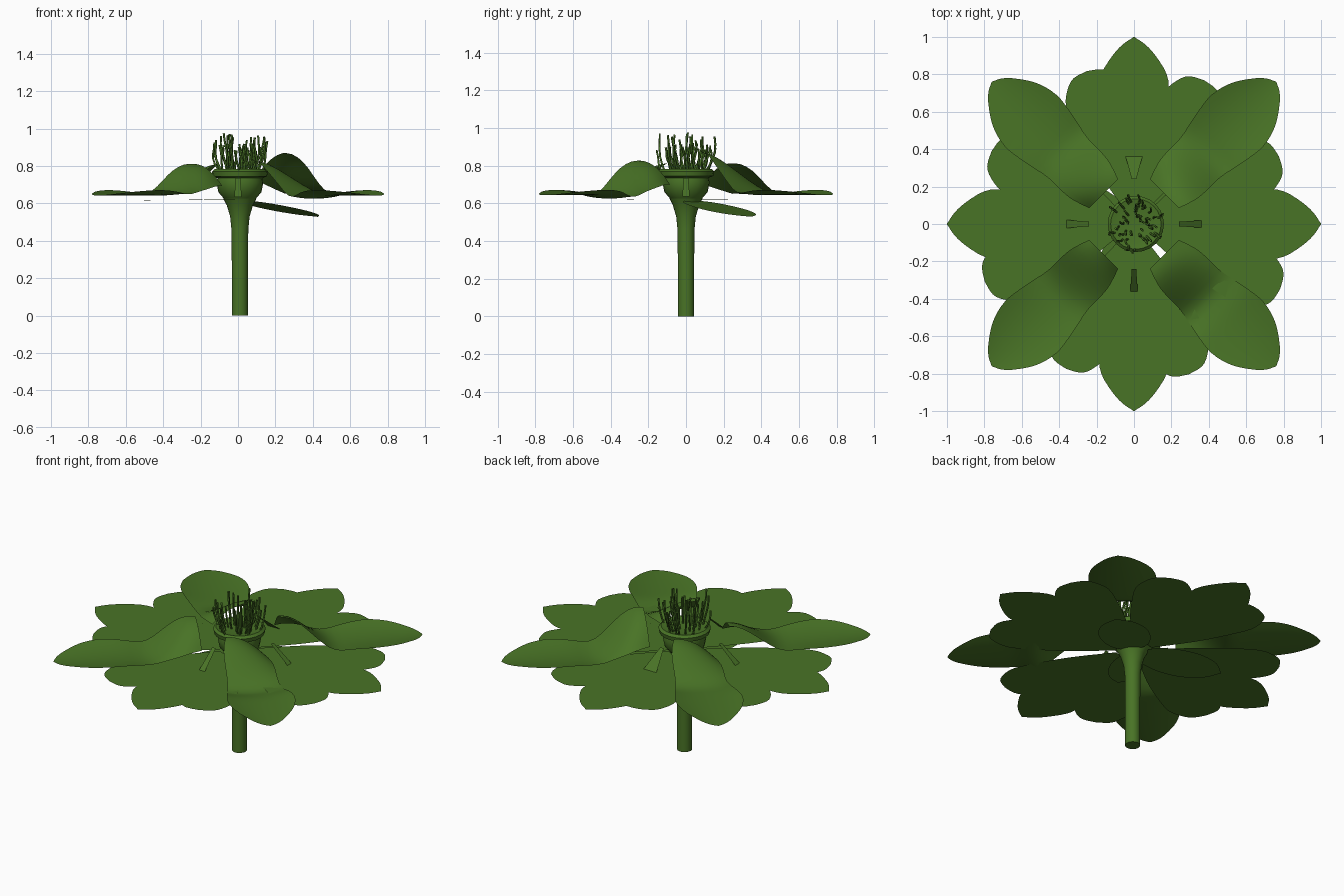
import bpy, bmesh, math, random
from math import sin, cos, pi, radians

random.seed(4)
cube = bpy.data.objects.get("Cube")
if cube:
    bpy.data.objects.remove(cube)

green = bpy.data.materials.new("leaf green")
green.use_nodes = True
colour = (0.066, 0.172, 0.019, 1)
green.diffuse_color = colour
green.node_tree.nodes["Principled BSDF"].inputs["Base Color"].default_value = colour

CENTRE = (0.01, 0.0)
FLAT_Z = 0.635


def finish(name, bm):
    mesh = bpy.data.meshes.new(name)
    bm.to_mesh(mesh)
    bm.free()
    mesh.materials.append(green)
    obj = bpy.data.objects.new(name, mesh)
    bpy.context.collection.objects.link(obj)
    bpy.ops.object.select_all(action="DESELECT")
    bpy.context.view_layer.objects.active = obj
    obj.select_set(True)
    bpy.ops.object.shade_smooth_by_angle(angle=radians(40))
    return obj


def smooth_profile(points, steps):
    """Catmull-Rom sampling of (distance, half width) pairs."""
    pts = [points[0]] + points + [points[-1]]
    out = []
    for i in range(1, len(pts) - 2):
        a, b, c, d = pts[i - 1:i + 3]
        for k in range(steps):
            t = k / steps
            out.append(tuple(
                0.5 * (2 * q + (r - p) * t + (2 * p - 5 * q + 4 * r - s) * t * t
                       + (3 * q - p - 3 * r + s) * t ** 3)
                for p, q, r, s in zip(a, b, c, d)))
    return out + [points[-1]]


def sheet(name, angle, profile, height, cols=2, steps=3):
    """Thin petal running outward at an angle; height(distance, side) gives z."""
    bm = bmesh.new()
    a = radians(angle)
    rows = []
    for d, w in smooth_profile(profile, steps):
        row = []
        for k in range(cols + 1):
            s = 2 * k / cols - 1
            x, y = d, s * max(w, 0.002)
            row.append(bm.verts.new((x * cos(a) - y * sin(a),
                                     x * sin(a) + y * cos(a), height(d, s))))
        rows.append(row)
    for r0, r1 in zip(rows, rows[1:]):
        for k in range(cols):
            bm.faces.new((r0[k], r1[k], r1[k + 1], r0[k + 1]))
    return finish(name, bm)


def lathe(name, profile, sides=24):
    bm = bmesh.new()
    rings = [[bm.verts.new((CENTRE[0] + r * cos(2 * pi * k / sides),
                            CENTRE[1] + r * sin(2 * pi * k / sides), z))
              for k in range(sides)] for r, z in profile]
    for r0, r1 in zip(rings, rings[1:]):
        for k in range(sides):
            n = (k + 1) % sides
            bm.faces.new((r0[k], r0[n], r1[n], r1[k]))
    bm.faces.new(rings[0][::-1])
    bm.faces.new(rings[-1])
    return finish(name, bm)


# Stem and receptacle
lathe("stem", [(0.043, 0), (0.043, 0.25), (0.045, 0.46), (0.052, 0.53),
               (0.07, 0.59), (0.088, 0.625)])
lathe("receptacle", [(0.085, 0.625), (0.115, 0.66), (0.125, 0.71), (0.12, 0.735),
                     (0.145, 0.745), (0.15, 0.77), (0.135, 0.783), (0.1, 0.775)])

# Flat pointed petals on the four axes
pointed = [(0.1, 0.03), (0.35, 0.11), (0.55, 0.165), (0.7, 0.185), (0.8, 0.175),
           (0.9, 0.115), (0.96, 0.06), (1.0, 0.0)]
for i in range(4):
    sheet(f"pointed_petal_{i + 1}", 90 * i, pointed, lambda d, s: FLAT_Z)

# Flat blunt petals between them
blunt = [(0.1, 0.03), (0.35, 0.11), (0.55, 0.15), (0.7, 0.165), (0.79, 0.13),
         (0.84, 0.08), (0.855, 0.0)]
for i, angle in enumerate((25, 64, 107, 153, 201, 245, 290, 336)):
    z = FLAT_Z - 0.0006 * (1 + i % 2)
    sheet(f"blunt_petal_{i + 1}", angle, blunt, lambda d, s: z)

# Curved diagonal petals, raised at the inner end and twisted to one side
curved = [(0.23, 0.11), (0.35, 0.145), (0.5, 0.15), (0.65, 0.18), (0.78, 0.195),
          (0.9, 0.165), (1.0, 0.1), (1.05, 0.05), (1.075, 0.0)]
for i, (angle, lift) in enumerate(((45, 0.18), (135, 0.14), (225, 0.14), (315, 0.15))):
    def height(d, s):
        t = min(1, max(0, (d - 0.25) / 0.33))
        fall = 1 - t * t * (3 - 2 * t)
        rise = lift * (1 - 0.42 * s) * fall
        saddle = -0.03 * fall * s * s
        bowl = 0.028 * s * s * sin(pi * min(1, max(0, (d - 0.5) / 0.57)))
        dip = -0.018 * math.exp(-((d - 0.57) / 0.08) ** 2) if angle == 315 else 0
        return FLAT_Z + 0.008 + rise + saddle + bowl + dip
    sheet(f"curved_petal_{i + 1}", angle, curved, height, cols=10, steps=4)

# Small strips rising from the flat petals towards the receptacle
for i, w in enumerate((0.02, 0.045, 0.022, 0.02)):
    sheet(f"inner_strip_{i + 1}", 90 * i, [(0.24, 0.012), (0.36, w)],
          lambda d, s: FLAT_Z + 0.1 * (0.36 - d) / 0.12, steps=1)

# Sepals under the flower, one drooping
oval = [(0.04, 0.03), (0.1, 0.1), (0.22, 0.14), (0.36, 0.14), (0.48, 0.09), (0.55, 0.0)]
for i, (angle, size, droop) in enumerate(((39, 1, 0.17), (165, 1, 0.01), (245, 0.65, 0.01))):
    sheet(f"sepal_{i + 1}", angle, [(d * size, w * size) for d, w in oval],
          lambda d, s: 0.622 - droop * d)

# Stamens: thin wavy filaments
curve = bpy.data.curves.new("stamens", "CURVE")
curve.dimensions = "3D"
curve.bevel_depth = 0.0055
curve.bevel_resolution = 1
curve.use_fill_caps = True
for i in range(46):
    a = random.uniform(0, 2 * pi)
    r = 0.125 * math.sqrt(random.random())
    top = random.uniform(0.88, 0.975)
    spline = curve.splines.new("POLY")
    spline.points.add(5)
    for k, p in enumerate(spline.points):
        t = k / 5
        rr = r * (1 + 0.3 * sin(pi * t / 2))
        wob = 0.006 * sin(5 * t + i)
        p.co = (CENTRE[0] + rr * cos(a) + wob, CENTRE[1] + rr * sin(a) - wob,
                0.765 + (top - 0.765) * t, 1)
curve.materials.append(green)
bpy.context.collection.objects.link(bpy.data.objects.new("stamens", curve))
